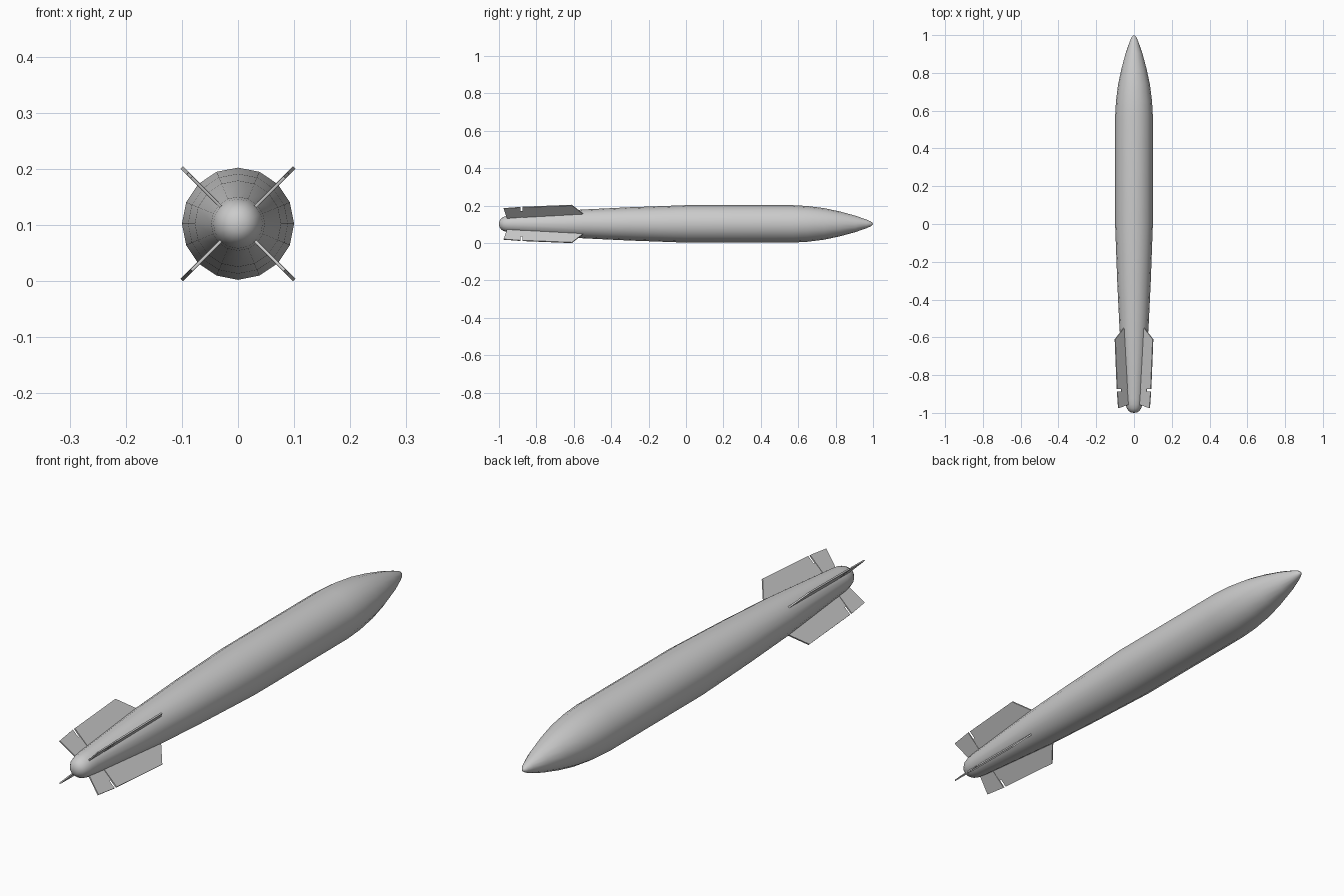
import bpy, bmesh, math
from mathutils import Vector

if "Cube" in bpy.data.objects:
    bpy.data.objects.remove(bpy.data.objects["Cube"])

CZ = 0.1025  # height of the long axis


def finish(bm, name, smooth=None):
    bmesh.ops.recalc_face_normals(bm, faces=bm.faces)
    me = bpy.data.meshes.new(name)
    bm.to_mesh(me)
    bm.free()
    ob = bpy.data.objects.new(name, me)
    bpy.context.collection.objects.link(ob)
    if smooth:
        bpy.ops.object.select_all(action='DESELECT')
        ob.select_set(True)
        bpy.context.view_layer.objects.active = ob
        bpy.ops.object.shade_smooth_by_angle(angle=math.radians(smooth))
    return ob


def lathe(name, profile, sides=16):
    """Revolve (radius, y) points about the long axis."""
    bm = bmesh.new()
    verts = [bm.verts.new((r, y, CZ)) for r, y in profile]
    edges = [bm.edges.new(p) for p in zip(verts, verts[1:])]
    bmesh.ops.spin(bm, geom=verts + edges, cent=(0, 0, CZ), axis=(0, 1, 0),
                   angle=math.tau, steps=sides, use_merge=False)
    bmesh.ops.remove_doubles(bm, verts=bm.verts, dist=1e-5)
    return finish(bm, name, 50)


def plate(name, outline, angle, thick):
    """Thin radial plate from (radius, y) points."""
    out = Vector((math.cos(angle), 0, math.sin(angle)))
    side = Vector((-math.sin(angle), 0, math.cos(angle))) * thick
    bm = bmesh.new()
    face = bm.faces.new([bm.verts.new(Vector((0, y, CZ)) + out * r - side / 2)
                         for r, y in outline])
    ext = bmesh.ops.extrude_face_region(bm, geom=[face])
    for v in ext['geom']:
        if isinstance(v, bmesh.types.BMVert):
            v.co += side
    return finish(bm, name)


# Body: rounded tail, tapered rear, straight middle, pointed nose
lathe("body", [
    (0, -1), (0.015, -0.998), (0.028, -0.99), (0.038, -0.975),
    (0.044, -0.955), (0.048, -0.925), (0.077, -0.55), (0.089, -0.3),
    (0.1, 0), (0.1, 0.57), (0.0955, 0.65), (0.084, 0.74), (0.067, 0.82),
    (0.044, 0.905), (0.023, 0.965), (0.014, 0.986), (0.007, 0.996), (0, 1)])

# Four diagonal fins, each with a hinged control flap behind it
fixed = [(0.07, -0.545), (0.142, -0.61), (0.127, -0.874), (0.04, -0.874)]
flap = [(0.04, -0.886), (0.1265, -0.886), (0.117, -0.975), (0.04, -0.956)]
hinge = [(0.04, -0.87), (0.095, -0.87), (0.095, -0.89), (0.04, -0.89)]
for i in range(4):
    a = math.radians(45 + 90 * i)
    plate(f"fin_{i + 1}", fixed, a, 0.006)
    plate(f"control_flap_{i + 1}", flap, a, 0.005)
    plate(f"flap_hinge_{i + 1}", hinge, a, 0.002)
